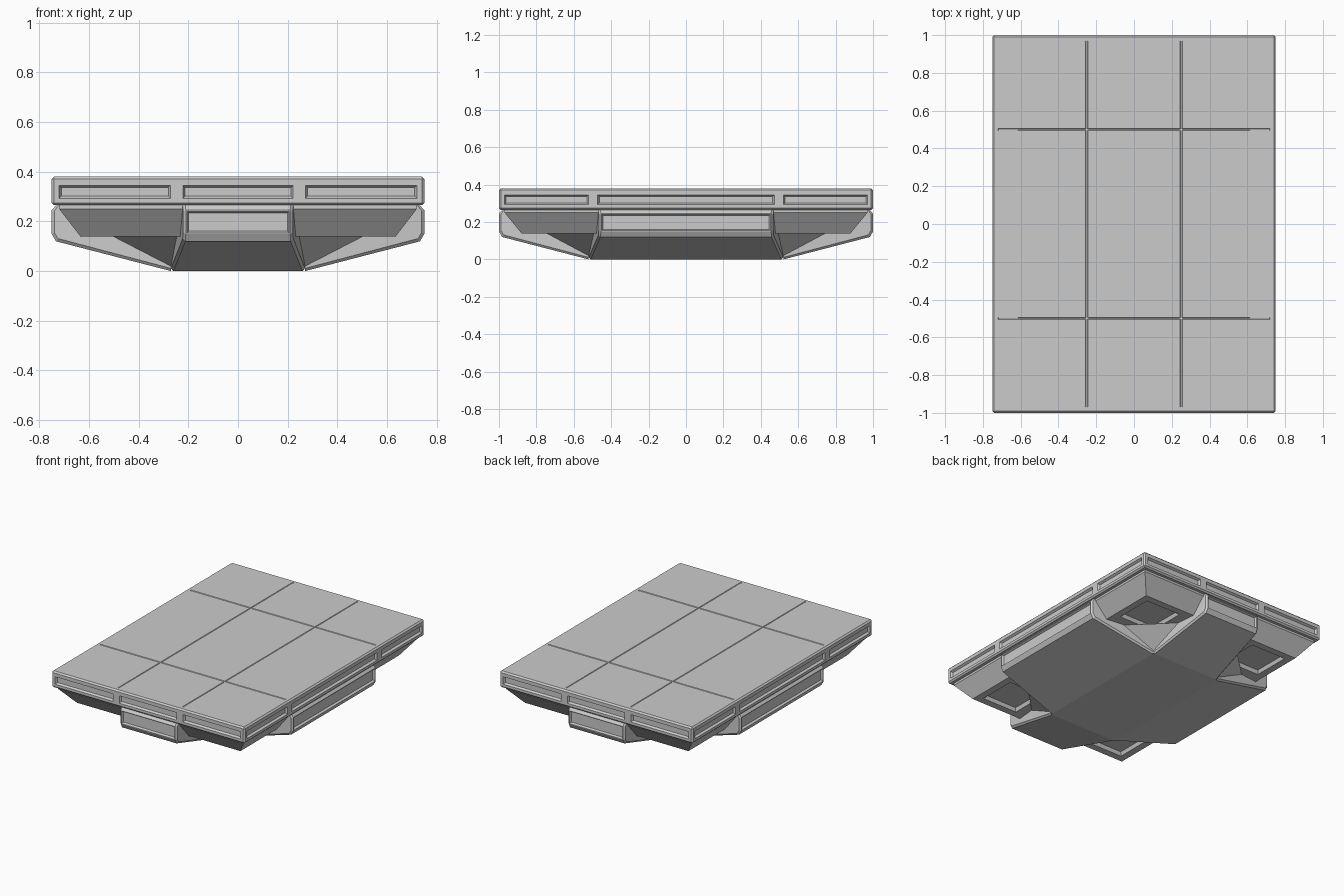
import bpy, bmesh
from mathutils import Vector

if "Cube" in bpy.data.objects:
    bpy.data.objects.remove(bpy.data.objects["Cube"])


def finish(bm, name, mirror=None):
    bmesh.ops.recalc_face_normals(bm, faces=bm.faces)
    mesh = bpy.data.meshes.new(name)
    bm.to_mesh(mesh)
    bm.free()
    obj = bpy.data.objects.new(name, mesh)
    bpy.context.collection.objects.link(obj)
    if mirror:
        mod = obj.modifiers.new("mirror", 'MIRROR')
        mod.use_axis = mirror
        mod.use_mirror_merge = False
    return obj


def bridge(bm, a, b):
    n = len(a)
    return [bm.faces.new((a[i], a[(i + 1) % n], b[(i + 1) % n], b[i])) for i in range(n)]


# Deck slab with softened edges, side slots and shallow top grooves
def deck():
    z0, z1 = 0.265, 0.38
    bm = bmesh.new()
    bmesh.ops.create_cube(bm, size=1)
    for v in bm.verts:
        v.co = Vector((v.co.x * 1.5, v.co.y * 2, v.co.z * (z1 - z0) + (z0 + z1) / 2))
    bmesh.ops.bevel(bm, geom=bm.edges[:], offset=0.01, segments=1, affect='EDGES')

    def cut(axis, values):
        no = Vector((axis == 0, axis == 1, axis == 2))
        for c in values:
            bmesh.ops.bisect_plane(bm, geom=bm.verts[:] + bm.edges[:] + bm.faces[:],
                                   plane_co=no * c, plane_no=no)

    cut(2, (0.293, 0.345))
    cut(0, [s * c for s in (-1, 1) for c in (0.222, 0.244, 0.256, 0.272, 0.72)])
    cut(1, [s * c for s in (-1, 1) for c in (0.472, 0.494, 0.506, 0.522, 0.97)])
    bm.normal_update()
    slots, grooves = [], []
    for f in bm.faces:
        c, n = f.calc_center_median(), f.normal
        x, y = abs(c.x), abs(c.y)
        if 0.293 < c.z < 0.345:
            if abs(n.y) > 0.9 and (x < 0.222 or 0.272 < x < 0.72):
                slots.append(f)
            if abs(n.x) > 0.9 and (y < 0.472 or 0.522 < y < 0.97):
                slots.append(f)
        if n.z > 0.9 and x < 0.72 and y < 0.97:
            if 0.244 < x < 0.256 or 0.494 < y < 0.506:
                grooves.append(f)
    bmesh.ops.inset_individual(bm, faces=slots, thickness=0.012, depth=-0.015)
    bmesh.ops.inset_region(bm, faces=grooves, thickness=0.003, depth=-0.004)
    bmesh.ops.dissolve_limit(bm, angle_limit=0.01, verts=bm.verts[:], edges=bm.edges[:])
    finish(bm, "deck")


# Tapered keel arm: side profile swept across a narrowing width, panel on its end
def arm(name, axis, d0, d1, w0, w1):
    prof = [(d0, 0.268), (d1 - 0.02, 0.268), (d1, 0.245), (d1, 0.15), (d1 - 0.017, 0.12), (d0, 0.0)]
    inner = [(d0, 0.268), (d1 - 0.03, 0.268), (d1 - 0.011, 0.243), (d1 - 0.011, 0.155),
             (d1 - 0.025, 0.131), (d0, 0.011)]
    bm = bmesh.new()

    def loop(pts, side, trim):
        out = []
        for d, z in pts:
            w = side * (w0 + (w1 - w0) * (d - d0) / (d1 - d0) - trim)
            out.append(bm.verts.new((d, w, z) if axis == 0 else (w, d, z)))
        return out

    loops = [loop(inner, -1, 0), loop(prof, -1, 0.01), loop(prof, 1, 0.01), loop(inner, 1, 0)]
    bm.faces.new(loops[0])
    bm.faces.new(loops[3])
    bands = [bridge(bm, loops[i], loops[i + 1]) for i in range(3)]
    bmesh.ops.recalc_face_normals(bm, faces=bm.faces)
    end = bands[1][2]
    bmesh.ops.inset_individual(bm, faces=[end], thickness=0.006)
    bmesh.ops.inset_individual(bm, faces=[end], thickness=0.009, depth=-0.015)
    bmesh.ops.delete(bm, geom=[b[5] for b in bands], context='FACES_ONLY')
    finish(bm, name, (axis == 0, axis == 1, False))


# Flat keel plate between the arms
def keel_plate():
    bm = bmesh.new()
    bm.faces.new([bm.verts.new((x, y, 0)) for x, y in
                  ((-0.27, -0.52), (-0.27, 0.52), (0.27, 0.52), (0.27, -0.52))])
    obj = finish(bm, "keel_plate")
    if obj.data.polygons[0].normal.z > 0:
        obj.data.flip_normals()


# Corner pods: inverted frustums with a recessed square underneath
def corner_pods():
    rings = [(0.21, 0.72, 0.44, 0.97, 0.27), (0.21, 0.72, 0.44, 0.97, 0.25),
             (0.21, 0.635, 0.44, 0.88, 0.14), (0.31, 0.585, 0.56, 0.83, 0.14),
             (0.32, 0.575, 0.57, 0.82, 0.165)]
    bm = bmesh.new()
    prev = None
    for x0, x1, y0, y1, z in rings:
        cur = [bm.verts.new((x, y, z)) for x, y in ((x0, y0), (x1, y0), (x1, y1), (x0, y1))]
        if prev:
            bridge(bm, prev, cur)
        else:
            bm.faces.new(cur)
        prev = cur
    bm.faces.new(prev)
    finish(bm, "corner_pods", (True, True, False))


# Sloped triangular gussets in the inner corners
def gussets():
    bm = bmesh.new()
    a, b, c, d = [bm.verts.new(p) for p in
                  ((0.255, 0.505, 0.002), (0.51, 0.485, 0.139), (0.24, 0.75, 0.139), (0.24, 0.485, 0.139))]
    for f in ((a, b, c), (a, b, d), (a, c, d), (b, c, d)):
        bm.faces.new(f)
    finish(bm, "corner_gussets", (True, True, False))


deck()
arm("side_arms", 0, 0.27, 0.75, 0.52, 0.465)
arm("end_arms", 1, 0.52, 1.0, 0.27, 0.22)
keel_plate()
corner_pods()
gussets()
